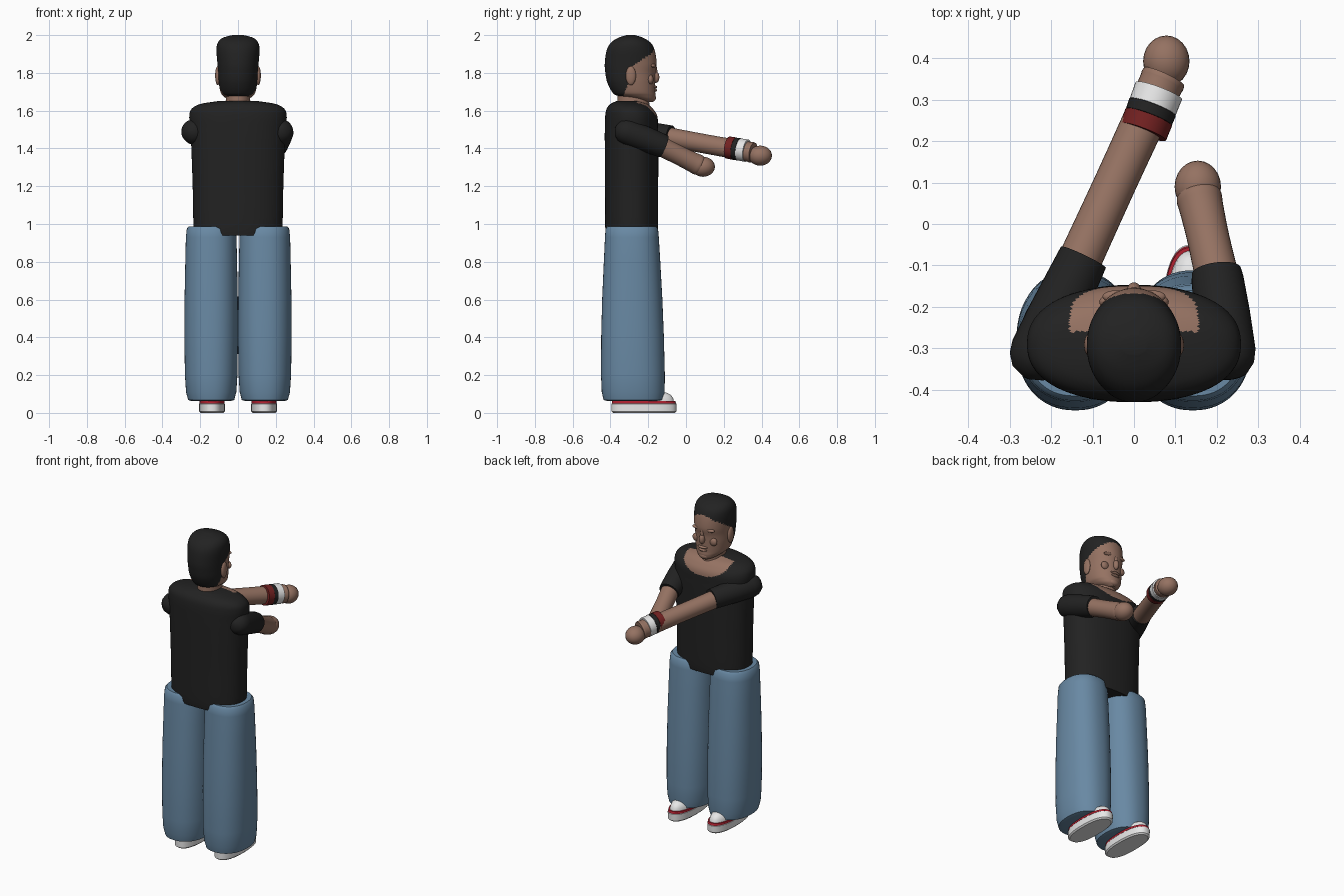
import bpy, math
from mathutils import Vector, Matrix

cube = bpy.data.objects.get("Cube")
if cube:
    bpy.data.objects.remove(cube)
parts = []


def material(name, r, g, b):
    m = bpy.data.materials.new(name)
    m.use_nodes = True
    m.diffuse_color = (r, g, b, 1)
    bsdf = next(n for n in m.node_tree.nodes if n.type == 'BSDF_PRINCIPLED')
    bsdf.inputs["Base Color"].default_value = (r, g, b, 1)
    bsdf.inputs["Roughness"].default_value = 0.8
    return m


BLACK = material("black cloth", .016, .016, .016)
SKIN = material("brown skin", .30, .168, .122)
DENIM = material("blue denim", .14, .25, .37)
RED = material("dark red band", .17, .015, .015)
STRIPE = material("shoe red", .45, .015, .03)
WHITE = material("white", .8, .8, .8)


def smooth_rows(rows, steps):
    """Catmull-Rom interpolation between profile rows."""
    out = []
    for i in range(len(rows) - 1):
        p0, p1, p2, p3 = (rows[min(max(i + k, 0), len(rows) - 1)] for k in (-1, 0, 1, 2))
        for s in range(steps):
            t = s / steps
            out.append([b + .5 * t * (c - a + t * (2 * a - 5 * b + 4 * c - d + t * (3 * (b - c) + d - a)))
                        for a, b, c, d in zip(p0, p1, p2, p3)])
    return out + [list(rows[-1])]


def loft(name, rows, mats, x=0, power=2, n=48, steps=1, matrix=None, rule=None):
    """Stack of rounded sections; each row is (z, back, front, half width)."""
    if steps > 1:
        rows = smooth_rows(rows, steps)
    verts, faces = [], []
    for z, back, front, half in rows:
        for i in range(n):
            a = math.tau * i / n
            c, s = math.cos(a), math.sin(a)
            px = math.copysign(abs(c) ** (2 / power), c) * half
            py = math.copysign(abs(s) ** (2 / power), s) * (front - back) / 2
            verts.append((x + px, (front + back) / 2 + py, z))
    for r in range(len(rows) - 1):
        for i in range(n):
            j = (i + 1) % n
            faces.append((r * n + i, r * n + j, r * n + n + j, r * n + n + i))
    faces.append(tuple(range(n - 1, -1, -1)))
    faces.append(tuple(range(len(verts) - n, len(verts))))
    me = bpy.data.meshes.new(name)
    me.from_pydata(verts, [], faces)
    for m in mats:
        me.materials.append(m)
    if rule:
        for p in me.polygons:
            p.material_index = int(rule(p.center))
    if matrix:
        me.transform(matrix)
    ob = bpy.data.objects.new(name, me)
    bpy.context.collection.objects.link(ob)
    parts.append(ob)
    return ob


def limb(name, start, end, profile, mat, steps=1):
    """Round tube along start-end; profile is (distance, radius)."""
    a, b = Vector(start), Vector(end)
    turn = (b - a).to_track_quat('Z', 'Y').to_matrix().to_4x4()
    loft(name, [(d, -r, r, r) for d, r in profile], [mat], n=32, steps=steps,
         matrix=Matrix.Translation(a) @ turn)


def blob(name, centre, size, mat):
    bpy.ops.mesh.primitive_uv_sphere_add(segments=24, ring_count=14, radius=1)
    ob = bpy.context.object
    ob.name = name
    ob.data.transform(Matrix.Translation(centre) @ Matrix.Diagonal((*size, 1)))
    ob.data.materials.append(mat)
    parts.append(ob)


# Shirt with a scooped neckline
def neckline(c):
    return c.y > -.26 and (c.x / .155) ** 2 + ((c.z - 1.635) / .085) ** 2 < 1


loft("shirt", [(.94, -.424, -.152, .23), (1, -.428, -.148, .236), (1.2, -.429, -.147, .24),
               (1.4, -.43, -.147, .247), (1.5, -.43, -.148, .252), (1.57, -.428, -.152, .258),
               (1.61, -.42, -.175, .245), (1.635, -.4, -.205, .2), (1.65, -.37, -.25, .11)],
     [BLACK, SKIN], power=2.3, n=128, steps=10, rule=neckline)

# Neck
loft("neck", [(1.58, -.365, -.19, .068), (1.72, -.36, -.2, .062)], [SKIN])

# Head, with the hair cap picked out behind a hairline
HAIRLINE = [(1.64, -.36), (1.68, -.33), (1.75, -.305), (1.82, -.31), (1.86, -.25), (1.9, -.185), (1.935, -.16)]


def is_hair(c):
    for (z0, y0), (z1, y1) in zip(HAIRLINE, HAIRLINE[1:]):
        if z0 <= c.z < z1:
            return c.y < y0 + (y1 - y0) * (c.z - z0) / (z1 - z0)
    return c.z > 1.9


loft("head", [(1.645, -.23, -.178, .025), (1.66, -.28, -.165, .055), (1.68, -.365, -.161, .08),
              (1.7, -.392, -.163, .093), (1.75, -.417, -.163, .102), (1.8, -.427, -.162, .105),
              (1.85, -.43, -.155, .109), (1.92, -.42, -.166, .114), (1.96, -.397, -.187, .107),
              (1.985, -.36, -.225, .082), (2, -.315, -.27, .03)],
     [SKIN, BLACK], power=2.1, n=128, steps=8, rule=is_hair)

# Facial features
blob("nose", (0, -.16, 1.777), (.017, .019, .03), SKIN)
blob("nose_bridge", (0, -.165, 1.81), (.011, .013, .035), SKIN)
blob("upper_lip", (0, -.167, 1.725), (.033, .014, .009), SKIN)
blob("lower_lip", (0, -.167, 1.708), (.028, .014, .009), SKIN)
blob("chin", (0, -.177, 1.668), (.032, .018, .02), SKIN)
for side, s in (("left", 1), ("right", -1)):
    blob(side + "_brow", (s * .042, -.175, 1.838), (.034, .015, .011), SKIN)
    blob(side + "_cheek", (s * .058, -.188, 1.765), (.026, .016, .025), SKIN)
    blob(side + "_ear", (s * .107, -.292, 1.785), (.014, .027, .05), SKIN)

# Short sleeves
SLEEVE = [(-.068, .008), (-.055, .042), (-.03, .061), (0, .068), (.1, .067), (.19, .063)]
RIGHT = (-.232, -.31, 1.488), (-.122, -.08, 1.462)
LEFT = (.226, -.31, 1.487), (.199, -.115, 1.41)
for side, (a, b), extra in (("left", LEFT, .212), ("right", RIGHT, .256)):
    limb(side + "_sleeve", a, b, SLEEVE + [(extra, .060), (extra + .001, .03)], BLACK)


# Bare arms ending in rounded fists
def arm(name, start, wrist):
    length = (Vector(wrist) - Vector(start)).length
    limb(name, start, wrist,
         [(0, .053), (length * .5, .051), (length - .03, .053), (length, .055), (length + .012, .053)],
         SKIN, steps=4)


arm("right_arm", (-.155, -.14, 1.468), (.068, .345, 1.38))
arm("left_arm", (.203, -.14, 1.415), (.158, .06, 1.315))
blob("right_fist", (.078, .393, 1.362), (.056, .062, .053), SKIN)
blob("left_fist", (.154, .09, 1.303), (.056, .063, .053), SKIN)

# Three-colour wristband
start, end = Vector((.022, .222, 1.405)), Vector((.060, .322, 1.388))
for name, t0, t1, mat in (("red", 0, .36, RED), ("black", .36, .6, BLACK), ("white", .6, 1, WHITE)):
    a, b = start.lerp(end, t0), start.lerp(end, t1)
    w = (b - a).length
    limb(name + "_wristband", a, b, [(0, .05), (.0005, .059), (w - .0005, .06), (w, .05)], mat)

# Baggy trouser legs and shoes
for side, s in (("left", 1), ("right", -1)):
    loft(side + "_trouser_leg",
         [(.062, -.41, -.15, .1), (.068, -.436, -.12, .122), (.11, -.446, -.113, .133), (.2, -.45, -.112, .139),
          (.4, -.449, -.117, .142), (.6, -.444, -.125, .141), (.8, -.435, -.136, .137),
          (.93, -.429, -.144, .134), (.975, -.426, -.148, .129), (.988, -.415, -.16, .118)],
         [DENIM], x=s * .142, power=2.25, n=64)
    x = s * .138
    loft(side + "_shoe_sole", [(0, -.385, -.06, .06), (.008, -.395, -.051, .068), (.048, -.395, -.05, .068),
                               (.051, -.39, -.055, .064)], [WHITE], x=x, power=2.4)
    loft(side + "_shoe_stripe", [(.05, -.393, -.053, .067), (.063, -.391, -.057, .066)],
         [STRIPE], x=x, power=2.4)
    loft(side + "_shoe_upper", [(.06, -.385, -.064, .06), (.078, -.38, -.068, .058), (.095, -.37, -.08, .05),
                                (.106, -.35, -.1, .036), (.11, -.33, -.12, .02)], [WHITE], x=x, power=2.3)

# Smooth shading with crisp edges
bpy.ops.object.select_all(action='DESELECT')
for ob in parts:
    ob.select_set(True)
bpy.context.view_layer.objects.active = parts[0]
bpy.ops.object.shade_smooth_by_angle(angle=math.radians(40))
